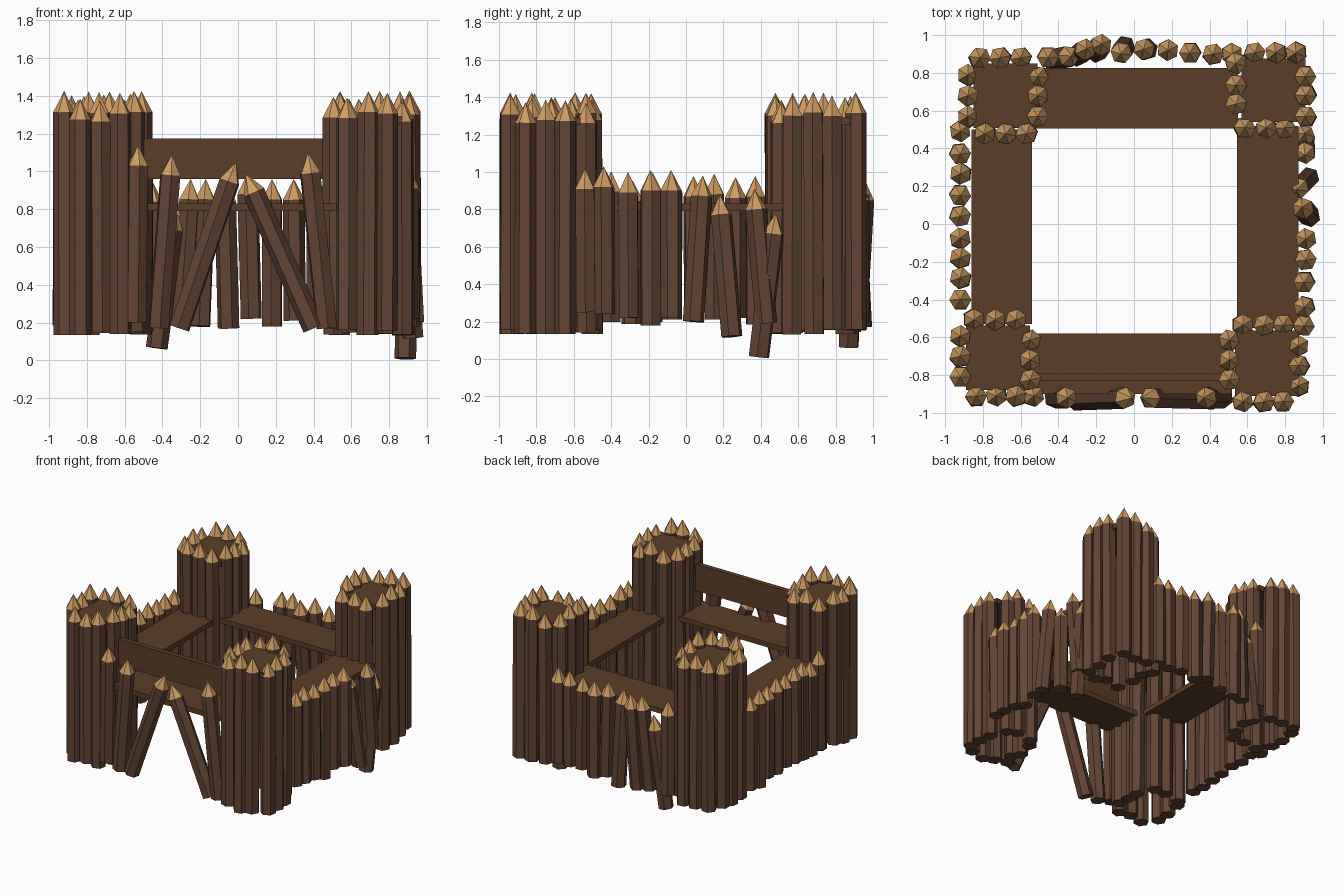
import bpy, bmesh, math, random
from mathutils import Vector

if "Cube" in bpy.data.objects:
    bpy.data.objects.remove(bpy.data.objects["Cube"])

random.seed(4)


def material(name, col):
    m = bpy.data.materials.new(name)
    m.diffuse_color = (*col, 1)
    m.use_nodes = True
    m.node_tree.nodes["Principled BSDF"].inputs["Base Color"].default_value = m.diffuse_color
    return m


BARK = material("bark", (0.125, 0.058, 0.034))
CUT = material("cut_wood", (0.62, 0.33, 0.12))
PLANK = material("plank", (0.107, 0.048, 0.02))


def add_log(bm, tip, base, r=0.058, point=0.11):
    """Six-sided log from base to a sharpened tip."""
    tip, base = Vector(tip), Vector(base)
    axis = (tip - base).normalized()
    u = Vector((0, 1, 0)).cross(axis).normalized()
    v = axis.cross(u)
    spin = random.uniform(0, math.pi / 3)
    rings = []
    for c in (base, tip - axis * point):
        rings.append([bm.verts.new(c + r * (math.cos(spin + k * math.pi / 3) * u
                                            + math.sin(spin + k * math.pi / 3) * v))
                      for k in range(6)])
    apex = bm.verts.new(tip)
    bm.faces.new(rings[0][::-1])
    for k in range(6):
        j = (k + 1) % 6
        bm.faces.new((rings[0][k], rings[0][j], rings[1][j], rings[1][k]))
        bm.faces.new((rings[1][k], rings[1][j], apex)).material_index = 1


def logs(name, items):
    bm = bmesh.new()
    for tip, base in items:
        add_log(bm, tip, base)
    me = bpy.data.meshes.new(name)
    bm.to_mesh(me)
    bm.free()
    me.materials.append(BARK)
    me.materials.append(CUT)
    bpy.context.collection.objects.link(bpy.data.objects.new(name, me))


def board(name, x0, x1, y0, y1, z0, z1):
    bpy.ops.mesh.primitive_cube_add(
        size=1, location=((x0 + x1) / 2, (y0 + y1) / 2, (z0 + z1) / 2))
    o = bpy.context.object
    o.name = name
    o.scale = (x1 - x0, y1 - y0, z1 - z0)
    o.data.materials.append(PLANK)


def upright(x, y, top, bottom):
    j = lambda: random.uniform(-0.006, 0.006)
    return (x, y, top), (x + j(), y + j(), bottom)


def tower(name, front, back, left, right):
    """Each side: fixed coordinate, then positions along it."""
    pts = [(x, s[0]) for s in (front, back) for x in s[1:]]
    pts += [(s[0], y) for s in (left, right) for y in s[1:]]
    logs(name, [upright(x, y, random.uniform(1.37, 1.43), random.uniform(0.13, 0.17))
                for x, y in pts])
    board(name + "_floor", left[0] + .03, right[0], front[0] + .03, back[0] - .03, 1.25, 1.29)


# corner towers
tower("front_left_tower", (-.91, -.835, -.73, -.625), (-.507, -.847, -.735, -.625),
      (-.92, -.81, -.70, -.593), (-.55, -.825, -.72, -.614))
tower("front_right_tower", (-.94, .577, .69, .79), (-.535, .577, .69, .79),
      (.505, -.825, -.72, -.614), (.87, -.857, -.75, -.645))
tower("back_right_tower", (.51, .587, .70, .80), (.907, .64, .75, .857),
      (.54, .85, .735, .635), (.907, .78, .68, .57))
tower("back_left_tower", (.478, -.79, -.68, -.57), (.88, -.815, -.71, -.60),
      (-.88, .79, .68, .57), (-.51, .78, .68, .57))

# left wall
logs("left_wall", [upright(-.92, y, random.uniform(.95, 1.01), random.uniform(.18, .23))
                   for y in (.49, .37, .265, .15, .04, -.075, -.178, -.285, -.40)])

# right wall, with collapsed logs toward the back
logs("right_wall", [
    upright(.90, -.54, 1.02, .25), upright(.90, -.44, 1.03, .24),
    upright(.90, -.31, 1.0, .22), upright(.91, -.19, 1.01, .18),
    upright(.91, -.08, 1.01, .22),
    ((.89, .09, .98), (.93, .04, .20)),
    ((.86, .18, .88), (.925, .245, .12)),
    ((.905, .365, .91), (.905, .43, .19)),
    ((.905, .48, .78), (.885, .39, .01))])

# back wall
logs("back_wall", [
    upright(-.455, .88, .95, .19),
    ((-.33, .89, .80), (-.43, .87, .065)),
    ((-.25, .93, .96), (-.30, .89, .19)),
    ((-.17, .955, .96), (-.20, .91, .18)),
    ((-.07, .90, .95), (-.05, .94, .17)),
    ((.05, .925, .99), (.07, .925, .22)),
    upright(.18, .92, .96, .18), upright(.295, .905, .96, .21),
    upright(.42, .90, .97, .20), upright(.52, .90, .97, .20)])

# broken gate at the front
logs("front_gate_logs", [
    ((-.53, -.91, 1.14), (-.54, -.91, .20)),
    ((-.35, -.92, 1.09), (-.42, -.92, .17)),
    ((-.01, -.92, 1.05), (-.31, -.93, .17)),
    ((.04, -.92, .99), (.40, -.93, .17)),
    ((.37, -.92, 1.10), (.47, -.92, .17))])

# walkways and gate beam
board("front_walkway", -.55, .52, -.90, -.58, .79, .83)
board("back_walkway", -.54, .55, .505, .825, .79, .83)
board("left_walkway", -.86, -.54, -.53, .50, .79, .83)
board("right_walkway", .545, .87, -.55, .52, .79, .83)
board("gate_beam", -.55, .51, -.83, -.79, .96, 1.175)
